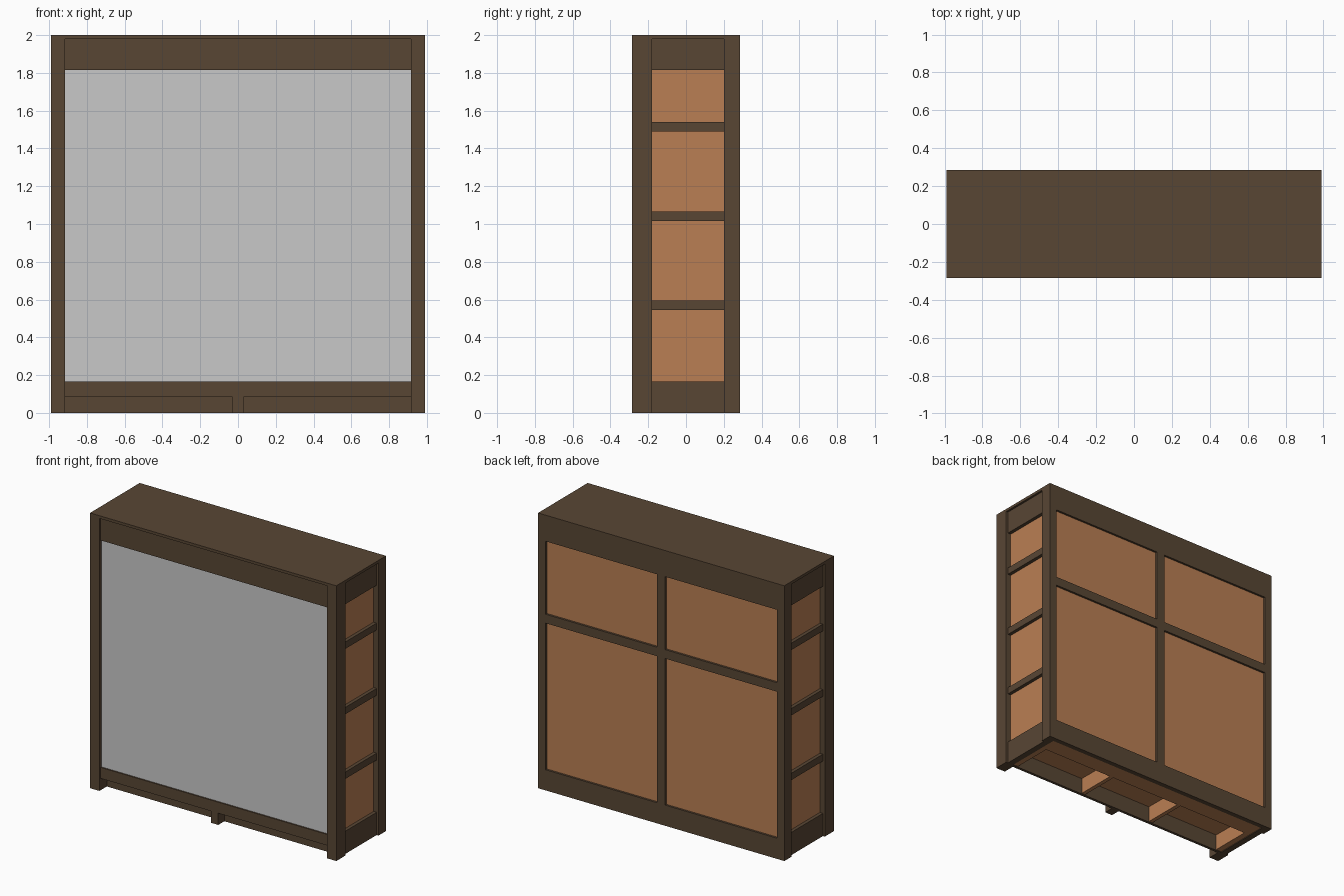
import bpy

default_cube = bpy.data.objects.get("Cube")
if default_cube:
    bpy.data.objects.remove(default_cube, do_unlink=True)


def material(name, rgb):
    mat = bpy.data.materials.new(name)
    mat.use_nodes = True
    color = (*rgb, 1)
    mat.diffuse_color = color
    mat.node_tree.nodes["Principled BSDF"].inputs["Base Color"].default_value = color
    return mat


DARK = material("dark_wood", (0.098, 0.061, 0.034))
PANEL = material("light_wood", (0.491, 0.212, 0.087))
MIRROR = material("mirror_grey", (0.584, 0.584, 0.584))


def box(name, x, y, z, mat):
    """Box spanning the given (low, high) ranges."""
    spans = (x, y, z)
    bpy.ops.mesh.primitive_cube_add(size=1, location=[(a + b) / 2 for a, b in spans])
    obj = bpy.context.object
    obj.name = name
    obj.scale = [b - a for a, b in spans]
    bpy.ops.object.transform_apply(location=False, rotation=False, scale=True)
    obj.data.materials.append(mat)
    return obj


def pair(name, x, y, z, mat):
    """Box on the left (+x) and its mirror on the right."""
    box("left_" + name, x, y, z, mat)
    box("right_" + name, (-x[1], -x[0]), y, z, mat)


W, D, H = 0.99, 0.285, 2.0
POST_X = 0.915        # inner face of the front posts
SIDE_FRONT, SIDE_BACK = -0.18, 0.2
TOP = 1.98            # underside of the top slab
OPEN_TOP, OPEN_LOW = 1.815, 0.165

# Top slab and corner posts
box("top_slab", (-W, W), (-D, D), (TOP, H), DARK)
pair("front_post", (POST_X, W), (-D, SIDE_FRONT), (0, TOP), DARK)
pair("back_post", (0.93, W), (SIDE_BACK, D), (0, TOP), DARK)

# Front: header, lower rail, middle foot, set-back plinth and mirror
front = (-D + 0.015, -0.23)
box("front_header", (-POST_X, POST_X), front, (OPEN_TOP, TOP), DARK)
box("front_lower_rail", (-POST_X, POST_X), front, (0.085, OPEN_LOW), DARK)
box("middle_foot", (-0.03, 0.03), (-D + 0.015, -0.2), (0, 0.085), DARK)
box("front_plinth", (-POST_X, POST_X), (-0.2, -0.18), (0, OPEN_LOW), DARK)
box("mirror", (-POST_X, POST_X), (-D + 0.025, -0.23), (OPEN_LOW, OPEN_TOP), MIRROR)

# Sides: recessed panels behind header, base and three cross rails
pair("side_panel", (0.93, W - 0.04), (SIDE_FRONT, SIDE_BACK), (OPEN_LOW, OPEN_TOP), PANEL)
rails = {
    "side_base": (0, OPEN_LOW),
    "side_low_rail": (0.545, 0.595),
    "side_middle_rail": (1.015, 1.065),
    "side_high_rail": (1.49, 1.54),
    "side_header": (OPEN_TOP, TOP),
}
for name, z in rails.items():
    pair(name, (0.93, W - 0.015), (SIDE_FRONT, SIDE_BACK), z, DARK)

# Back: flush frame around four slightly recessed panels
frame_y = (0.25, D)
box("back_header", (-0.93, 0.93), frame_y, (1.81, TOP), DARK)
box("back_base", (-0.93, 0.93), frame_y, (0, 0.15), DARK)
box("back_cross_rail", (-0.93, 0.93), frame_y, (1.215, 1.28), DARK)
box("back_lower_stile", (-0.0325, 0.0325), frame_y, (0.15, 1.215), DARK)
box("back_upper_stile", (-0.0325, 0.0325), frame_y, (1.28, 1.81), DARK)
for row, z in {"lower": (0.15, 1.215), "upper": (1.28, 1.81)}.items():
    pair("back_%s_panel" % row, (0.0325, 0.93), (0.25, D - 0.015), z, PANEL)

# Underside: floor board with three hollow bays below it
box("floor_board", (-0.93, 0.93), (-0.18, 0.25), (0.12, 0.15), PANEL)
box("rear_ledge", (-0.93, 0.93), (0.12, 0.25), (0.005, 0.12), PANEL)
pair("bay_divider", (0.285, 0.315), (-0.18, 0.12), (0.005, 0.12), PANEL)
pair("bay_end", (0.885, 0.93), (-0.18, 0.12), (0.005, 0.12), PANEL)
